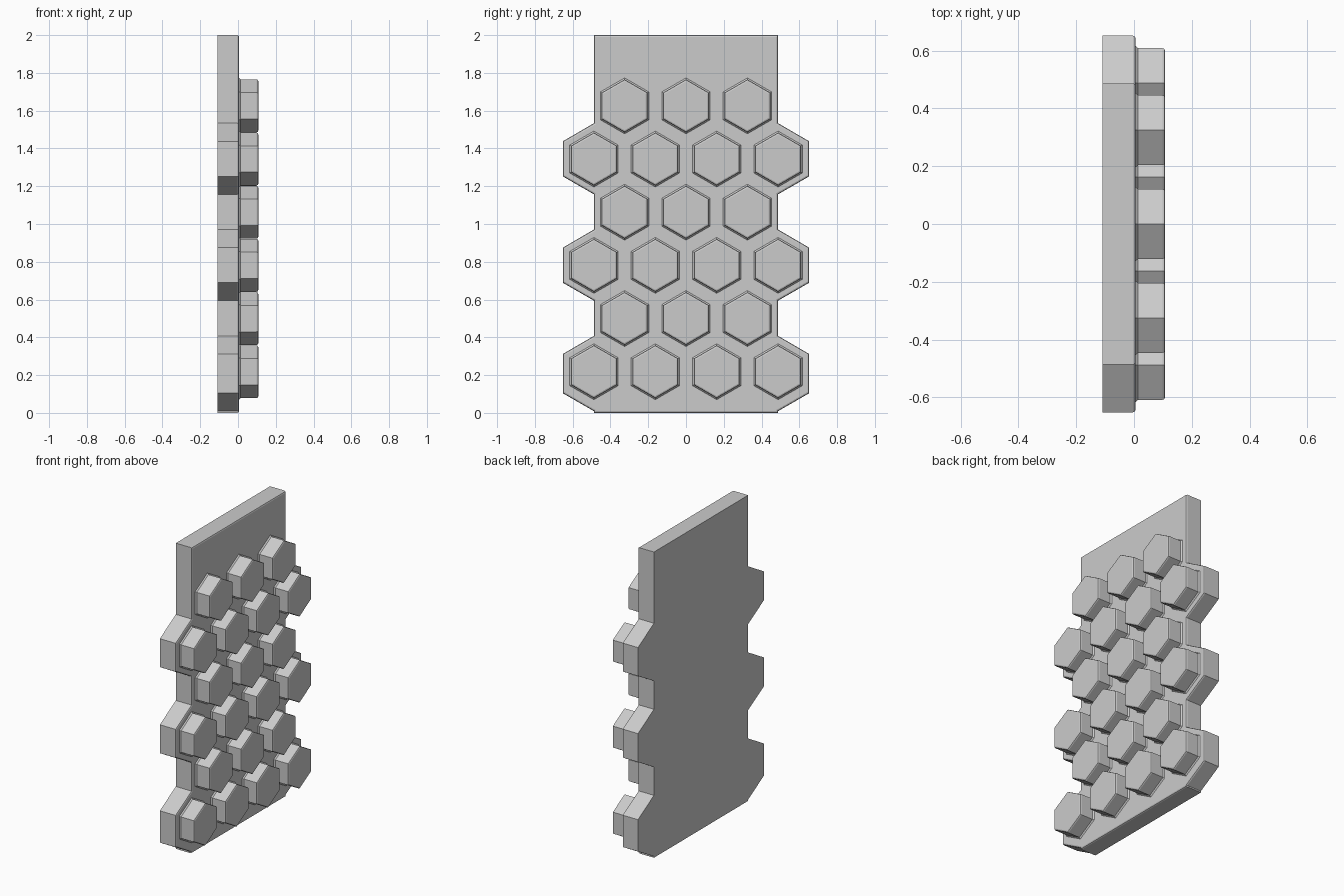
import bpy, bmesh, math

cube = bpy.data.objects.get("Cube")
if cube:
    bpy.data.objects.remove(cube, do_unlink=True)

HALF, BUMP = 0.487, 0.652            # straight half width, width at the cell bumps
BACK, FACE, TIP = -0.109, 0.006, 0.108
ROW, PITCH, FIRST = 0.2815, 0.325, 0.218
EDGE = 0.01

grey = bpy.data.materials.new("light grey")
grey.use_nodes = True
colour = (0.6, 0.6, 0.6, 1)
grey.diffuse_color = colour
grey.node_tree.nodes["Principled BSDF"].inputs["Base Color"].default_value = colour


def finish(name, bm):
    bmesh.ops.recalc_face_normals(bm, faces=bm.faces)
    mesh = bpy.data.meshes.new(name)
    bm.to_mesh(mesh)
    bm.free()
    mesh.materials.append(grey)
    obj = bpy.data.objects.new(name, mesh)
    bpy.context.collection.objects.link(obj)
    return obj


# Back plate: mirrored outline with three half-cell bumps on each side
side = [(HALF, 0)]
for k in range(3):
    z = FIRST + 2 * ROW * k
    drop = 0.022 if k == 0 else 0    # lowest bump reaches a little further down
    side += [(HALF, z - 0.187 - drop), (BUMP, z - 0.092 - drop),
             (BUMP, z + 0.094), (HALF, z + 0.19)]
side.append((HALF, 2))
outline = side + [(-y, z) for y, z in reversed(side)]

bm = bmesh.new()
bottom = bm.faces.new([bm.verts.new((BACK, y, z)) for y, z in outline])
ext = bmesh.ops.extrude_face_region(bm, geom=[bottom], use_keep_orig=True)
bmesh.ops.translate(bm, vec=(FACE - BACK, 0, 0),
                    verts=[v for v in ext["geom"] if isinstance(v, bmesh.types.BMVert)])
rim = [e for e in bm.edges if all(v.co.x > FACE - 0.001 for v in e.verts)]
bmesh.ops.bevel(bm, geom=rim, offset=EDGE, segments=2, profile=0.5, affect='EDGES')
finish("back_plate", bm)


# Hexagonal stud: rings give a flared foot and a chamfered tip
def stud(name, y, z):
    rings = [(FACE - 0.01, 0.148), (FACE, 0.148), (FACE + 0.008, 0.14),
             (TIP - 0.01, 0.14), (TIP - 0.003, 0.137), (TIP, 0.129)]
    bm = bmesh.new()
    loops = []
    for x, r in rings:
        loops.append([bm.verts.new((x, y + r * math.sin(i * math.pi / 3),
                                    z + r * math.cos(i * math.pi / 3))) for i in range(6)])
    for a, b in zip(loops, loops[1:]):
        for i in range(6):
            j = (i + 1) % 6
            bm.faces.new((a[i], a[j], b[j], b[i]))
    bm.faces.new(loops[0])
    bm.faces.new(loops[-1])
    finish(name, bm)


# Rows alternate between four and three studs
for row in range(6):
    count = 4 - row % 2
    for col in range(count):
        stud(f"hex_stud_{row + 1}_{col + 1}",
             (col - (count - 1) / 2) * PITCH, FIRST + row * ROW)
